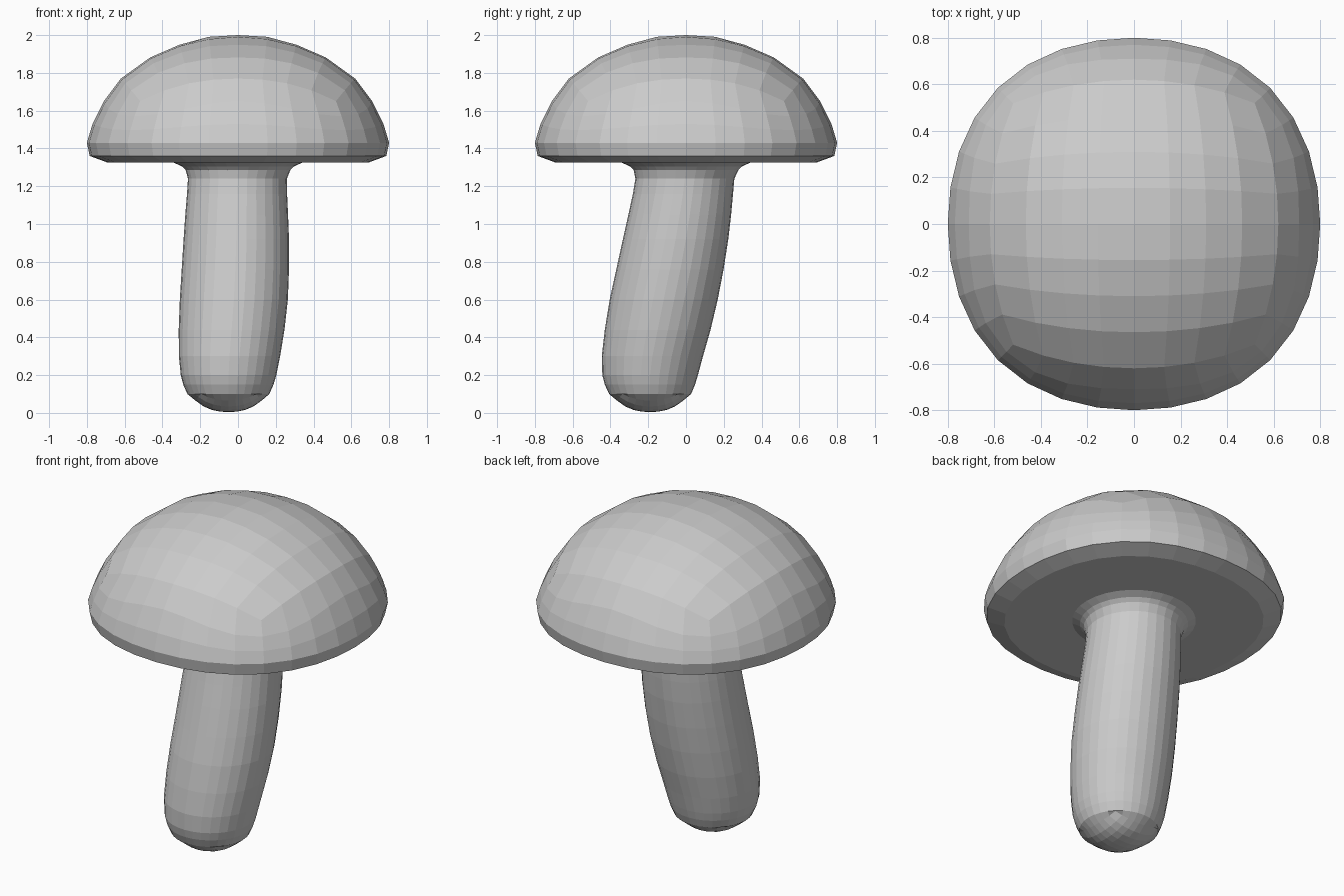
import bpy, bmesh, math

if "Cube" in bpy.data.objects:
    bpy.data.objects.remove(bpy.data.objects["Cube"])

SIDES = 32   # eight faces on each side of a rounded square
HALF = 4


def interp(profile, r):
    """Height on a (radius, z) profile at radius r."""
    for (r0, z0), (r1, z1) in zip(profile, profile[1:]):
        if r <= r1:
            return z0 + (z1 - z0) * (r - r0) / (r1 - r0)
    return profile[-1][1]


def add_dome(bm, radius, profile, cx, cy, square):
    """Quad-grid end patch; returns its border vertices in order."""
    grid = {}
    for i in range(-HALF, HALF + 1):
        for j in range(-HALF, HALF + 1):
            u, v = i / HALF, j / HALF
            x = radius * u * math.sqrt(1 - 0.3 * v * v)
            y = radius * v * math.sqrt(1 - 0.3 * u * u)
            bulge = 1 + square * math.sin(2 * math.atan2(y, x)) ** 2
            z = interp(profile, math.hypot(x, y) / bulge)
            grid[i, j] = bm.verts.new((cx + x, cy + y, z))
    for i in range(-HALF, HALF):
        for j in range(-HALF, HALF):
            bm.faces.new([grid[i, j], grid[i + 1, j],
                          grid[i + 1, j + 1], grid[i, j + 1]])
    border = []
    for i in range(SIDES):
        side, s = divmod((i + HALF) % SIDES, 2 * HALF)
        s -= HALF
        border.append(grid[[(HALF, s), (-s, HALF), (-HALF, -s), (s, -HALF)][side]])
    return border


def add_ring(bm, previous, position):
    """Add a ring from position(angle) and bridge it to the previous one."""
    ring = [bm.verts.new(position(2 * math.pi * i / SIDES)) for i in range(SIDES)]
    for i in range(SIDES):
        k = (i + 1) % SIDES
        bm.faces.new([previous[i], previous[k], ring[k], ring[i]])
    return ring


def finish(bm, name, flip):
    if flip:
        bmesh.ops.reverse_faces(bm, faces=bm.faces[:])
    mesh = bpy.data.meshes.new(name)
    bm.to_mesh(mesh)
    bm.free()
    obj = bpy.data.objects.new(name, mesh)
    bpy.context.collection.objects.link(obj)
    return obj


# Mushroom cap: dome, rolled rim, flat underside and collar
SQUARE = 0.034
cap_profile = [(0, 2.0), (0.17, 1.99), (0.34, 1.94), (0.49, 1.87), (0.62, 1.77),
               (0.71, 1.65), (0.77, 1.53), (0.80, 1.43)]
bm = bmesh.new()
ring = add_dome(bm, 0.62, cap_profile, 0, 0, SQUARE)


def cap_point(mid, corner, z, square):
    def position(a):
        w = math.sin(2 * a) ** 2
        rho = mid + (corner - mid) * w
        r = rho * (1 + square * w)
        height = interp(cap_profile, rho) if z is None else z
        return (r * math.cos(a), r * math.sin(a), height)
    return position


for mid, corner, z, square in [
        (0.71, 0.75, None, SQUARE), (0.77, 0.78, None, SQUARE),
        (0.80, 0.80, 1.43, SQUARE), (0.785, 0.785, 1.36, SQUARE),
        (0.69, 0.69, 1.325, SQUARE), (0.50, 0.50, 1.325, 0.02),
        (0.34, 0.34, 1.325, 0), (0.297, 0.297, 1.305, 0)]:
    ring = add_ring(bm, ring, cap_point(mid, corner, z, square))
finish(bm, "mushroom_cap", True)
for f in bpy.data.objects["mushroom_cap"].data.polygons[:1]:
    if f.normal.z < 0:
        bpy.data.objects["mushroom_cap"].data.flip_normals()

# Stem: rounded foot, leaning shaft, flared top meeting the collar
foot_profile = [(0, 0.004), (0.06, 0.008), (0.11, 0.022), (0.16, 0.05),
                (0.20, 0.09), (0.23, 0.14)]
bm = bmesh.new()
ring = add_dome(bm, 0.175, foot_profile, -0.05, -0.19, 0)
for z, cx, cy, r in [
        (0.10, -0.051, -0.190, 0.217), (0.15, -0.051, -0.191, 0.239),
        (0.20, -0.050, -0.190, 0.253), (0.30, -0.045, -0.178, 0.268),
        (0.44, -0.034, -0.150, 0.280), (0.60, -0.022, -0.118, 0.286),
        (0.76, -0.014, -0.085, 0.284), (0.92, -0.009, -0.055, 0.279),
        (1.05, -0.007, -0.033, 0.272), (1.16, -0.005, -0.016, 0.265),
        (1.24, -0.003, -0.006, 0.262), (1.285, 0, 0, 0.277), (1.305, 0, 0, 0.297)]:
    ring = add_ring(bm, ring, lambda a: (cx + r * math.cos(a), cy + r * math.sin(a), z))
stem = finish(bm, "mushroom_stem", False)
bm = bmesh.new()
bm.from_mesh(stem.data)
bmesh.ops.recalc_face_normals(bm, faces=bm.faces[:])
bm.to_mesh(stem.data)
bm.free()
if stem.data.polygons[0].normal.z > 0:
    stem.data.flip_normals()
